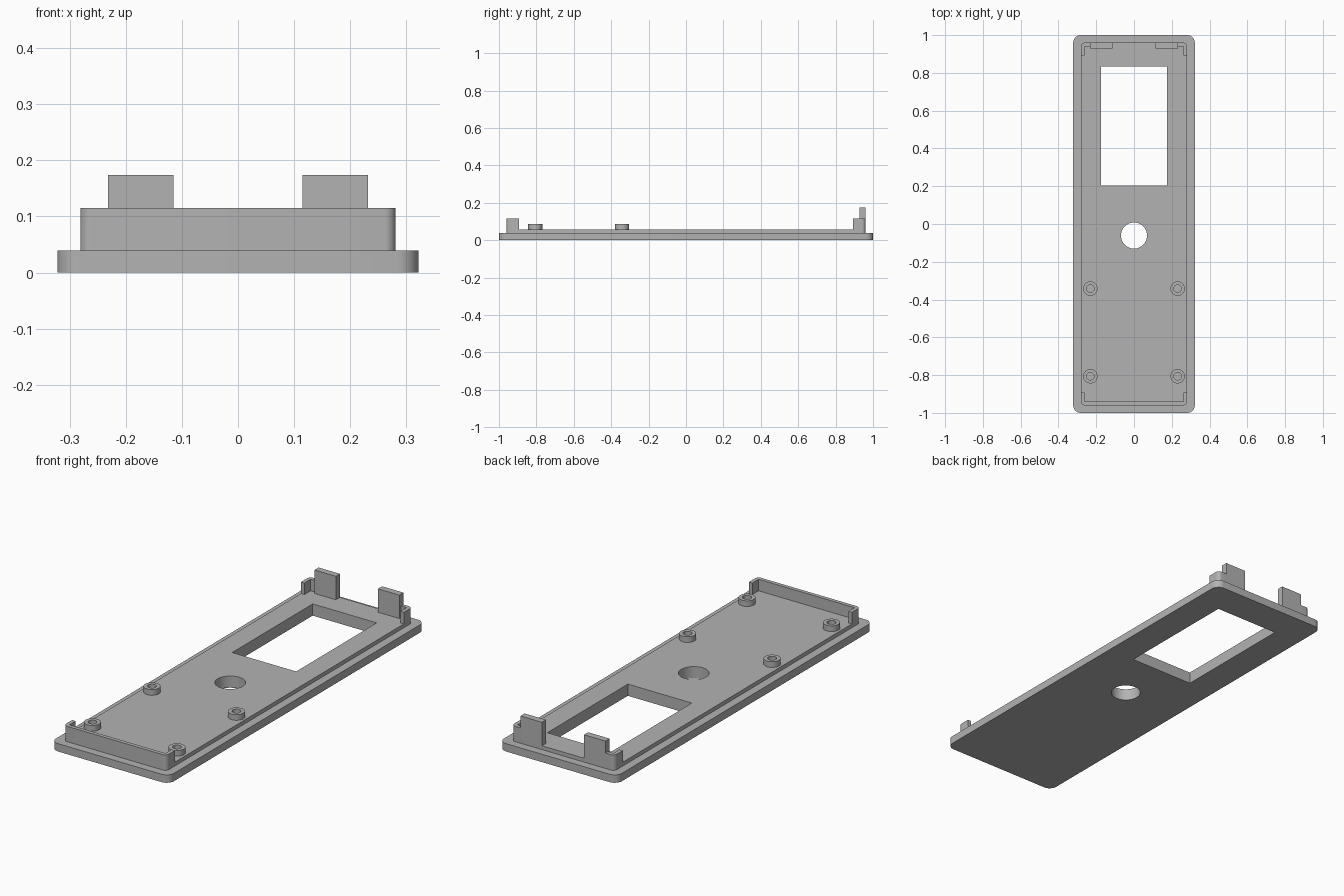
import bpy, bmesh
from math import cos, sin, radians

cube = bpy.data.objects.get("Cube")
if cube:
    bpy.data.objects.remove(cube, do_unlink=True)

grey = bpy.data.materials.new("plain_grey")
grey.use_nodes = True
COLOUR = (0.45, 0.45, 0.45, 1)
grey.diffuse_color = COLOUR
grey.node_tree.nodes["Principled BSDF"].inputs["Base Color"].default_value = COLOUR


def arc(cx, cy, r, start, end, steps):
    angles = [radians(start + (end - start) * i / steps) for i in range(steps + 1)]
    return [(cx + r * cos(a), cy + r * sin(a)) for a in angles]


def circle(cx, cy, r, steps=40):
    return arc(cx, cy, r, 0, 360, steps)[:-1]


def rectangle(x0, x1, y0, y1):
    return [(x0, y0), (x1, y0), (x1, y1), (x0, y1)]


def rounded(hx, hy, r):
    corners = [(1, 1, 0), (-1, 1, 90), (-1, -1, 180), (1, -1, 270)]
    return [p for sx, sy, a in corners
            for p in arc(sx * (hx - r), sy * (hy - r), r, a, a + 90, 8)]


def prism(name, loops, z0, z1):
    """Extrude an outline, with any further loops as holes, from z0 to z1."""
    curve = bpy.data.curves.new(name, "CURVE")
    curve.dimensions = "2D"
    curve.fill_mode = "BOTH"
    curve.extrude = (z1 - z0) / 2
    for loop in loops:
        spline = curve.splines.new("POLY")
        spline.points.add(len(loop) - 1)
        for point, (x, y) in zip(spline.points, loop):
            point.co = (x, y, 0, 1)
        spline.use_cyclic_u = True
    temp = bpy.data.objects.new(name + "_outline", curve)
    bpy.context.collection.objects.link(temp)
    bpy.context.view_layer.update()
    mesh = bpy.data.meshes.new_from_object(
        temp.evaluated_get(bpy.context.evaluated_depsgraph_get()))
    bpy.data.objects.remove(temp, do_unlink=True)
    bpy.data.curves.remove(curve)

    bm = bmesh.new()
    bm.from_mesh(mesh)
    bmesh.ops.remove_doubles(bm, verts=bm.verts, dist=0.0001)
    bmesh.ops.translate(bm, verts=bm.verts, vec=(0, 0, (z0 + z1) / 2))
    bmesh.ops.recalc_face_normals(bm, faces=bm.faces)
    bm.to_mesh(mesh)
    bm.free()
    mesh.name = name
    mesh.materials.clear()
    mesh.materials.append(grey)

    obj = bpy.data.objects.new(name, mesh)
    bpy.context.collection.objects.link(obj)
    bpy.ops.object.select_all(action="DESELECT")
    obj.select_set(True)
    bpy.context.view_layer.objects.active = obj
    bpy.ops.object.shade_smooth_by_angle(angle=radians(30))
    return obj


# Heights of each level
BASE, FLOOR, POST, RIM, CLIP = 0.039, 0.058, 0.086, 0.115, 0.174
HX, HY, R, WALL = 0.281, 0.96, 0.02, 0.019
IX, IY, END = HX - WALL, HY - WALL, 0.893

# Stepped plate with window and round hole
openings = [rectangle(-0.175, 0.175, 0.204, 0.833), circle(0, -0.061, 0.069, 64)]
prism("base_plate", [rounded(0.322, 1, 0.04)] + openings, 0, BASE)
prism("raised_floor", [rounded(HX, HY, R)] + openings, BASE, FLOOR)

# Front wall wrapping round both corners
prism("front_rim", [[(-HX, -END)]
                    + arc(R - HX, R - HY, R, 180, 270, 8)
                    + arc(HX - R, R - HY, R, 270, 360, 8)
                    + [(HX, -END), (IX, -END), (IX, -IY), (-IX, -IY), (-IX, -END)]],
      FLOOR, RIM)

for side, s in (("left", 1), ("right", -1)):
    # Rear corner wall and tall clip
    corner = ([(HX, END)] + arc(HX - R, HY - R, R, 0, 90, 8)
              + [(0.232, HY), (0.232, IY), (IX, IY), (IX, END)])
    prism(f"{side}_rear_rim", [[(s * x, y) for x, y in corner]], FLOOR, RIM)
    clip = rectangle(0.115, 0.232, 0.928, HY)
    prism(f"{side}_clip", [[(s * x, y) for x, y in clip]], FLOOR, CLIP)
    # Hollow screw posts
    for place, y in (("front", -0.806), ("middle", -0.342)):
        prism(f"{side}_{place}_post",
              [circle(s * 0.231, y, 0.038), circle(s * 0.231, y, 0.02)], FLOOR, POST)
